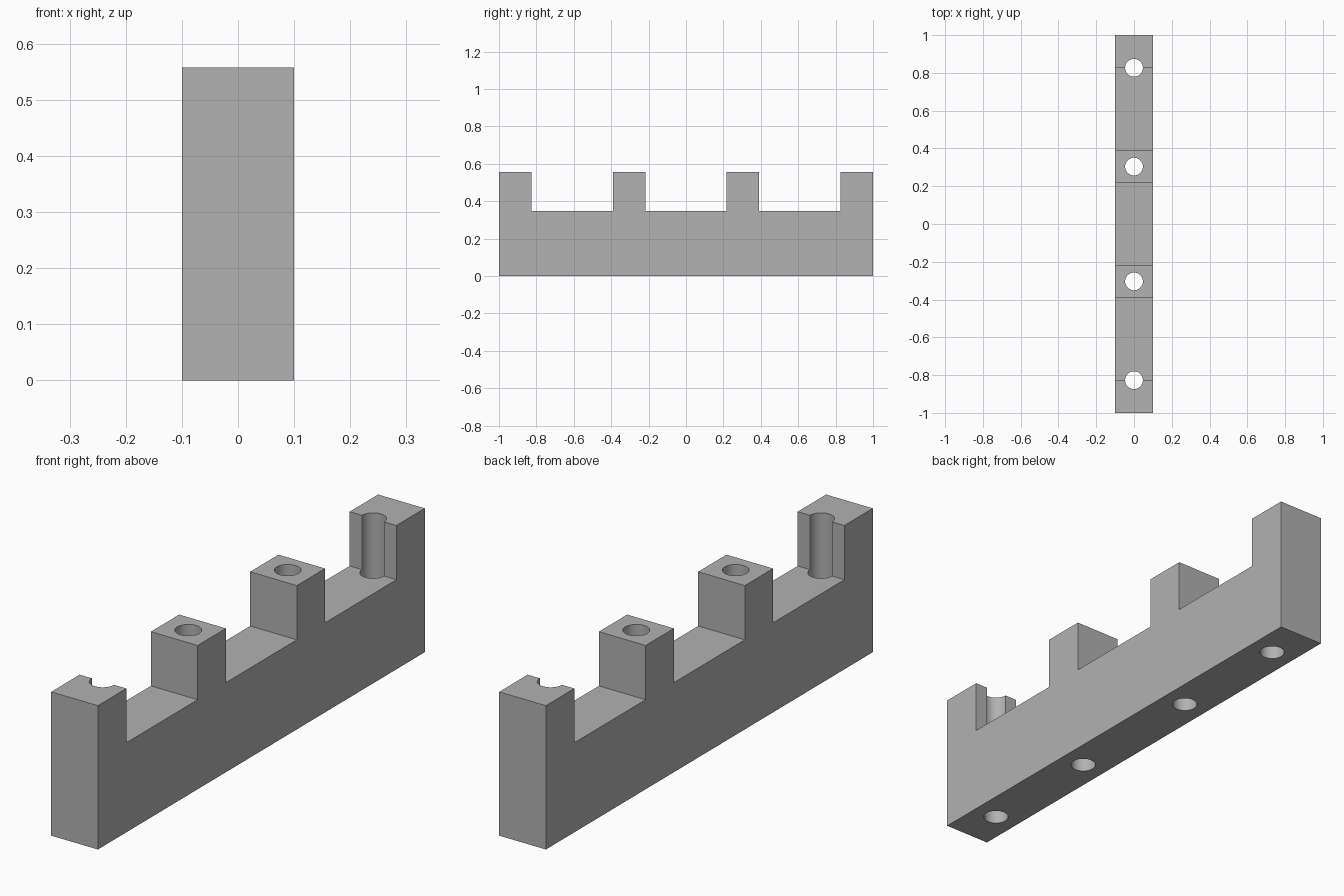
import bpy
import bmesh
from mathutils import Matrix

HALF_WIDTH = 0.1
DECK, TOP = 0.347, 0.557
INNER_NEAR, INNER_FAR, OUTER_NEAR = 0.217, 0.39, 0.826
HOLE_RADIUS = 0.047
HOLE_YS = (0.304, 0.827)

default = bpy.data.objects.get("Cube")
if default:
    bpy.data.objects.remove(default, do_unlink=True)

grey = bpy.data.materials.new("plain grey")
grey.use_nodes = True
colour = (0.445, 0.445, 0.445, 1)
grey.diffuse_color = colour
grey.node_tree.nodes["Principled BSDF"].inputs["Base Color"].default_value = colour


def make_object(name, bm):
    bmesh.ops.recalc_face_normals(bm, faces=bm.faces)
    mesh = bpy.data.meshes.new(name)
    bm.to_mesh(mesh)
    bm.free()
    mesh.materials.append(grey)
    obj = bpy.data.objects.new(name, mesh)
    bpy.context.collection.objects.link(obj)
    return obj


# Notched bar: half the side outline, mirrored and extruded across the width
half = [(INNER_NEAR, DECK), (INNER_NEAR, TOP), (INNER_FAR, TOP), (INNER_FAR, DECK),
        (OUTER_NEAR, DECK), (OUTER_NEAR, TOP), (1, TOP), (1, 0)]
outline = half + [(-y, z) for y, z in reversed(half)]
bm = bmesh.new()
side = bm.faces.new([bm.verts.new((-HALF_WIDTH, y, z)) for y, z in outline])
extruded = bmesh.ops.extrude_face_region(bm, geom=[side])["geom"]
bmesh.ops.translate(bm, vec=(2 * HALF_WIDTH, 0, 0),
                    verts=[v for v in extruded if isinstance(v, bmesh.types.BMVert)])
bar = make_object("notched_bar", bm)

# Vertical bolt holes through every raised block
bm = bmesh.new()
for y in HOLE_YS:
    for sign in (-1, 1):
        bmesh.ops.create_cone(bm, cap_ends=True, segments=48, radius1=HOLE_RADIUS,
                              radius2=HOLE_RADIUS, depth=1,
                              matrix=Matrix.Translation((0, sign * y, TOP / 2)))
cutter = make_object("hole_cutter", bm)
cutter.hide_render = True

drill = bar.modifiers.new("bolt_holes", "BOOLEAN")
drill.operation = "DIFFERENCE"
drill.solver = "EXACT"
drill.object = cutter

bpy.ops.object.select_all(action="DESELECT")
bar.select_set(True)
bpy.context.view_layer.objects.active = bar
bpy.ops.object.modifier_apply(modifier=drill.name)
bpy.data.objects.remove(cutter, do_unlink=True)
bpy.ops.object.shade_smooth_by_angle()
